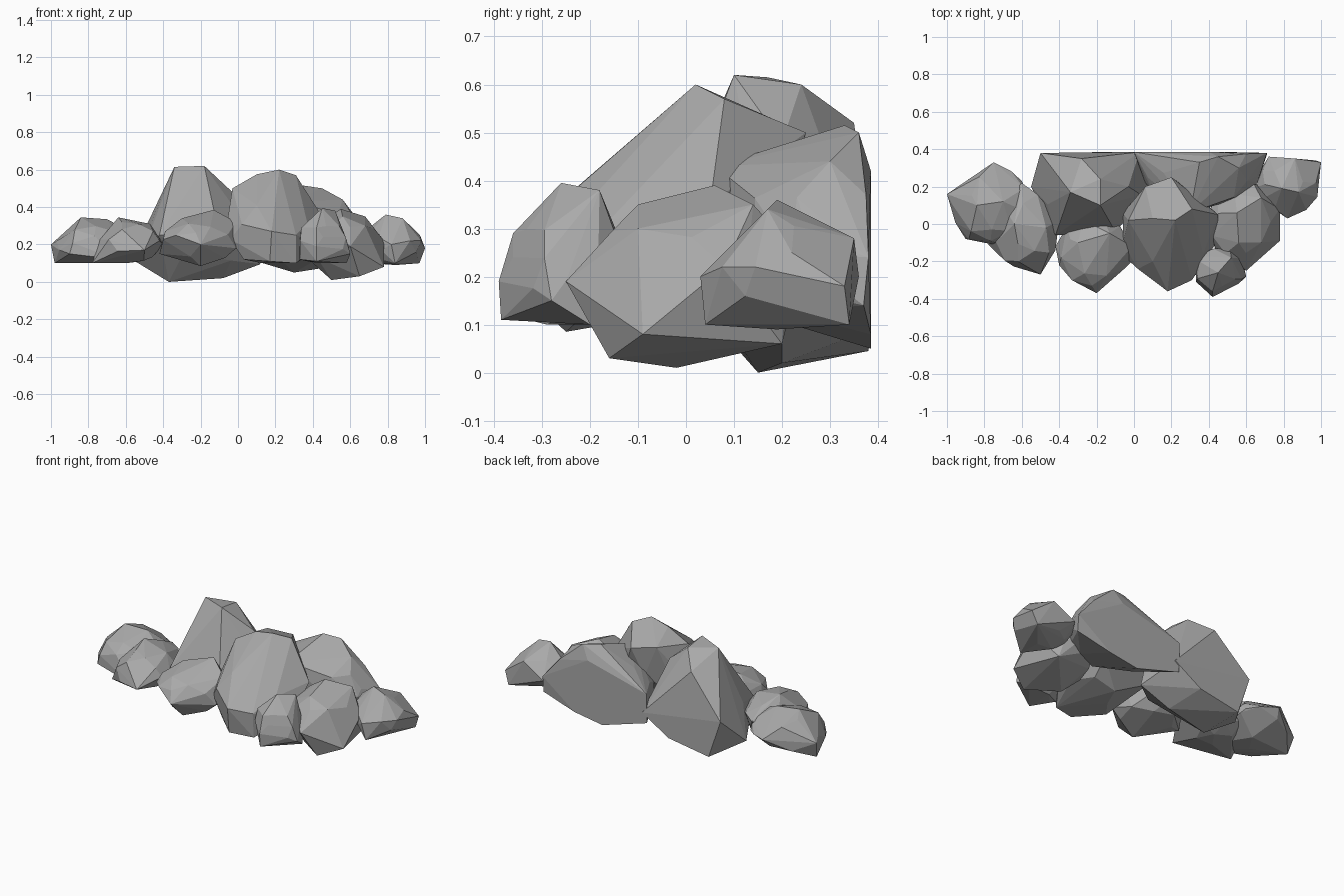
import bpy
import bmesh
import random
from mathutils import Euler, Vector

cube = bpy.data.objects.get("Cube")
if cube:
    bpy.data.objects.remove(cube)

# One flat stone colour
stone = bpy.data.materials.new("grey stone")
stone.use_nodes = True
stone.diffuse_color = (0.4, 0.4, 0.4, 1)
shader = next(n for n in stone.node_tree.nodes if n.type == 'BSDF_PRINCIPLED')
shader.inputs["Base Color"].default_value = (0.4, 0.4, 0.4, 1)
shader.inputs["Roughness"].default_value = 0.9


def rock(name, seed, low, high, corners):
    """Chunky boulder: a tumbled, thinned-out round core squared off to its box,
    wrapped together with a few jutting corners."""
    rng = random.Random(seed)
    low, high = Vector(low), Vector(high)
    middle, half = (low + high) / 2, (high - low) / 2
    bm = bmesh.new()
    bmesh.ops.create_icosphere(bm, subdivisions=2, radius=1)
    turn = Euler([rng.uniform(0, 3) for _ in range(3)]).to_matrix()
    points = [Vector(c) for c in corners]
    for v in rng.sample(bm.verts[:], 26):
        p = turn @ v.co * rng.uniform(1.0, 1.12)
        points.append(Vector([middle[i] + half[i] * max(-1, min(1, p[i]))
                              for i in range(3)]))
    # Wrap everything in a convex skin
    bm.clear()
    for p in points:
        bm.verts.new(p)
    hull = bmesh.ops.convex_hull(bm, input=bm.verts[:], use_existing_faces=False)
    spare = {g for key in ("geom_interior", "geom_unused") for g in hull[key]
             if isinstance(g, bmesh.types.BMVert)}
    bmesh.ops.delete(bm, geom=list(spare), context='VERTS')
    bmesh.ops.dissolve_limit(bm, angle_limit=0.06, verts=bm.verts[:], edges=bm.edges[:])
    bmesh.ops.recalc_face_normals(bm, faces=bm.faces[:])
    mesh = bpy.data.meshes.new(name)
    bm.to_mesh(mesh)
    bm.free()
    mesh.materials.append(stone)
    obj = bpy.data.objects.new(name, mesh)
    bpy.context.collection.objects.link(obj)
    return obj


# Low boulders trailing off to the right-hand end
rock("right_end_rock", 1, (-.97, -.09, .1), (-.57, .29, .32),
     [(-1, .16, .2), (-.98, .13, .1), (-.75, .33, .22), (-.84, .1, .345),
      (-.9, -.08, .15), (-.65, -.13, .12), (-.6, .23, .2), (-.7, .12, .335)])
rock("right_front_rock", 2, (-.74, -.24, .1), (-.42, .17, .32),
     [(-.78, -.11, .1), (-.5, -.27, .17), (-.6, .22, .25), (-.64, 0, .345),
      (-.42, -.14, .22), (-.47, -.02, .31), (-.4, .02, .2)])

# Front boulder between the two tall ones
rock("front_middle_rock", 3, (-.4, -.33, .1), (-.02, .05, .34),
     [(-.2, -.37, .2), (-.42, -.12, .15), (-.13, -.05, .385), (-.3, -.1, .34),
      (-.01, -.12, .32), (-.39, -.18, .27), (-.2, -.25, .085),
      (-.01, -.2, .18)])

# Tall peak at the back
rock("tall_back_rock", 4, (-.47, -.02, .05), (.04, .38, .46),
     [(-.34, .17, .615), (-.18, .1, .62), (-.18, .24, .6), (-.37, .15, 0),
      (-.08, .2, .02), (.12, .2, .095), (-.55, .2, .11), (-.42, .38, .045),
      (-.15, .385, .09), (.03, .385, .2), (-.03, .2, .48), (-.1, -.04, .25),
      (-.28, .35, .52), (-.42, -.06, .25), (-.5, .38, .28)])

# Big central boulder, steep in front down to its foot
rock("big_centre_rock", 5, (-.06, -.28, .1), (.42, .2, .42),
     [(.22, .02, .6), (.1, .03, .575), (.31, .08, .57), (.18, -.36, .27),
      (.31, -.3, .25), (-.03, .02, .5), (.2, .25, .5), (.45, .05, .35),
      (.06, .2, .52), (.1, -.2, .41), (.17, -.33, .11), (.31, -.29, .1),
      (.03, -.2, .12), (.44, -.1, .2)])

# Left-hand boulders
rock("left_front_rock", 6, (.38, -.2, .05), (.76, .23, .34),
     [(.6, -.25, .19), (.55, .06, .39), (.68, .14, .35), (.5, -.02, .01),
      (.65, -.16, .03), (.78, -.09, .08), (.78, .08, .22), (.56, -.1, .35),
      (.68, -.1, .3), (.7, .2, .06)])
rock("small_front_rock", 7, (.32, -.36, .1), (.59, -.13, .34),
     [(.6, -.28, .15), (.42, -.385, .11), (.45, -.26, .395), (.52, -.18, .38),
      (.42, -.39, .19), (.42, -.36, .29), (.33, -.27, .12), (.35, -.2, .29),
      (.58, -.2, .1)])
rock("left_end_rock", 8, (.66, .06, .09), (.98, .35, .31),
     [(1, .33, .18), (.79, .19, .36), (.88, .17, .34), (.72, .36, .2),
      (.82, .03, .2), (.97, .34, .1), (.84, .04, .1), (.86, .35, .28),
      (.97, .15, .2)])

# Broad slab with the flat rear face
rock("left_back_slab", 9, (.06, .1, .1), (.66, .38, .42),
     [(.35, .33, .515), (.45, .36, .5), (.56, .3, .44), (.6, .375, .37),
      (.71, .38, .24), (0, .385, .32), (0, .38, .14), (.3, .385, .05),
      (.49, .385, .08), (.71, .37, .14), (.66, .22, .25), (.3, .06, .43),
      (.4, .385, .42)])
